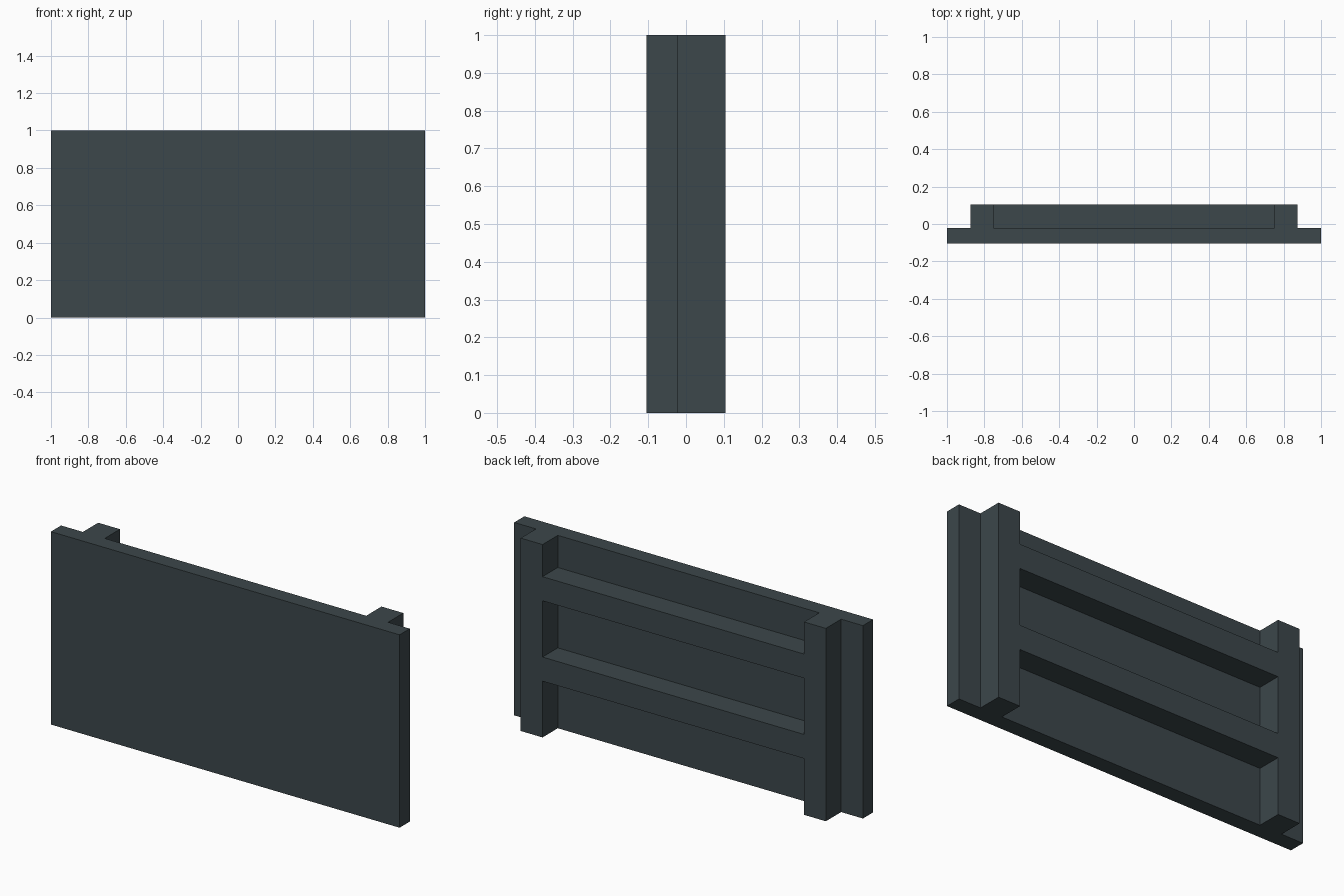
import bpy

if "Cube" in bpy.data.objects:
    bpy.data.objects.remove(bpy.data.objects["Cube"])

U = 1 / 24  # design module

slate = bpy.data.materials.new("dark slate")
slate.diffuse_color = (0.045, 0.063, 0.070, 1)
slate.use_nodes = True
slate.node_tree.nodes["Principled BSDF"].inputs["Base Color"].default_value = slate.diffuse_color


def box(name, lo, hi):
    """Axis-aligned box between two corners given in modules."""
    bpy.ops.mesh.primitive_cube_add(size=1)
    ob = bpy.context.object
    ob.name = name
    for v in ob.data.vertices:
        for i in range(3):
            v.co[i] = (hi[i] if v.co[i] > 0 else lo[i]) * U
    ob.data.materials.append(slate)
    return ob


# Flat front panel
box("panel", (-24, -2.5, 0), (24, -0.5, 24))

# Upright posts on the back
for side, x in (("left", -21), ("right", 18)):
    box(side + "_post", (x, -0.5, 0), (x + 3, 2.5, 24))

# Horizontal rails between the posts, flush with them
for level, z in (("lower", 7), ("upper", 17)):
    box(level + "_rail", (-18, -0.5, z), (18, 2.5, z + 3))
